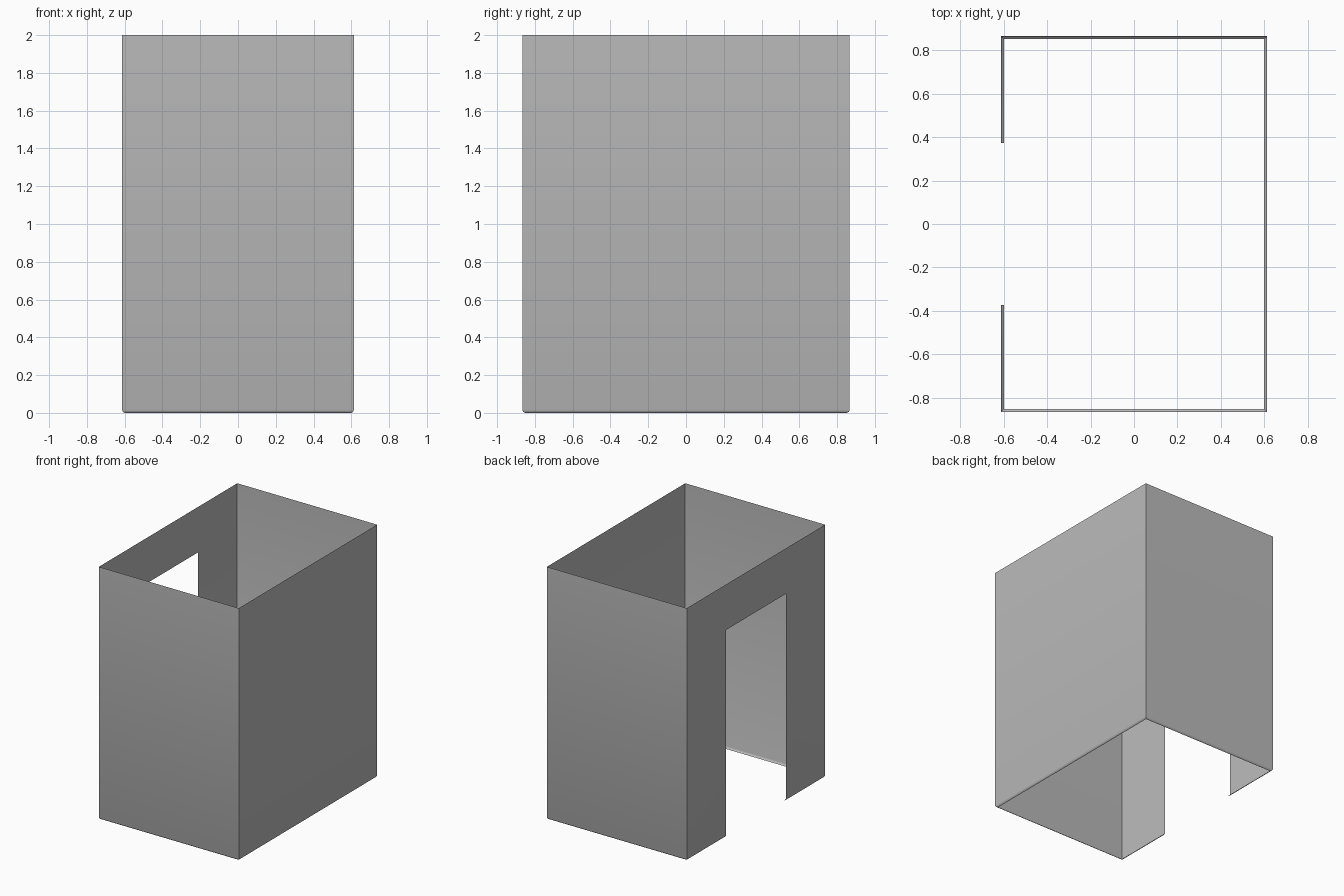
import bpy
import bmesh
import math
from mathutils import Matrix

cube = bpy.data.objects.get("Cube")
if cube:
    bpy.data.objects.remove(cube, do_unlink=True)

HALF_X, HALF_Y, HEIGHT = 0.613, 0.866, 2.0
DOOR_HALF, DOOR_TOP = 0.373, 1.64
CURL = 0.015

# Plain grey wall colour
grey = bpy.data.materials.new("plain_grey")
grey.use_nodes = True
colour = (0.5, 0.5, 0.5, 1)
grey.diffuse_color = colour
bsdf = next(n for n in grey.node_tree.nodes if n.type == "BSDF_PRINCIPLED")
bsdf.inputs["Base Color"].default_value = colour


def wall(name, half_length, distance, turn, door=False):
    """Thin panel whose lower edge curls inward, mitred at its outer ends."""
    rows = [(CURL, 0), (CURL * 0.3, CURL * 0.3), (0, CURL)]
    rows += [(0, DOOR_TOP)] if door else []
    rows += [(0, HEIGHT)]
    columns = [-DOOR_HALF, DOOR_HALF] if door else []

    bm = bmesh.new()
    grid = []
    for inset, z in rows:
        end = half_length - inset
        grid.append([bm.verts.new((u, inset - distance, z))
                     for u in [-end, *columns, end]])
    for r, (low, high) in enumerate(zip(grid, grid[1:])):
        for c in range(len(low) - 1):
            # Leave the doorway open below its lintel
            if door and c == 1 and rows[r + 1][1] <= DOOR_TOP:
                continue
            bm.faces.new((low[c], low[c + 1], high[c + 1], high[c]))
    loose = [v for v in bm.verts if not v.link_faces]
    bmesh.ops.delete(bm, geom=loose, context="VERTS")
    bm.transform(Matrix.Rotation(math.radians(turn), 4, "Z"))

    mesh = bpy.data.meshes.new(name)
    bm.to_mesh(mesh)
    bm.free()
    mesh.materials.append(grey)
    mesh.shade_smooth()
    obj = bpy.data.objects.new(name, mesh)
    bpy.context.collection.objects.link(obj)


# Four walls, open above and below, with the doorway on the -x side
wall("front_wall", HALF_X, HALF_Y, 0)
wall("side_wall", HALF_Y, HALF_X, 90)
wall("back_wall", HALF_X, HALF_Y, 180)
wall("doorway_wall", HALF_Y, HALF_X, 270, door=True)
